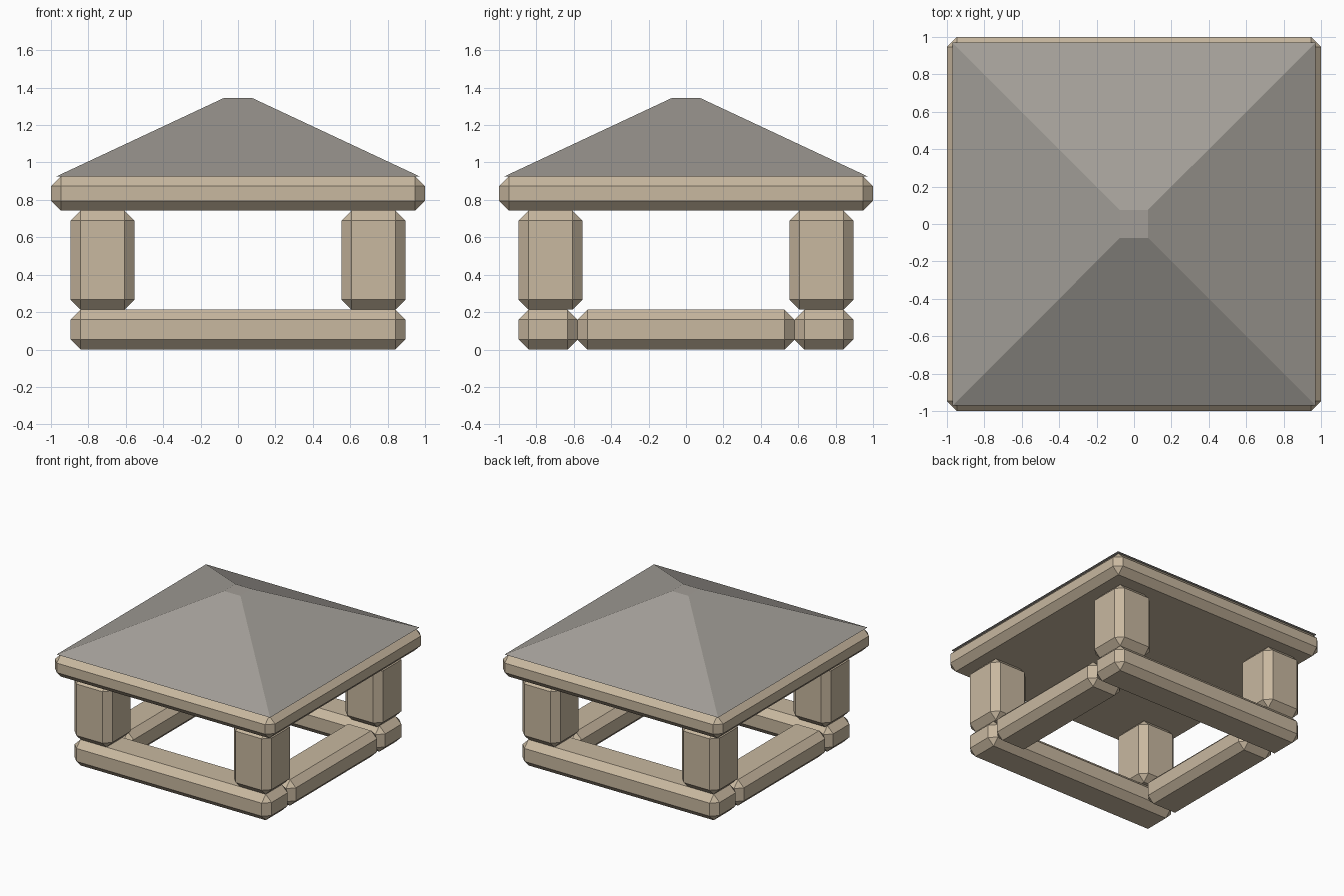
import bpy

if "Cube" in bpy.data.objects:
    bpy.data.objects.remove(bpy.data.objects["Cube"])


def material(name, color):
    mat = bpy.data.materials.new(name)
    mat.diffuse_color = color
    mat.use_nodes = True
    mat.node_tree.nodes["Principled BSDF"].inputs["Base Color"].default_value = mat.diffuse_color
    return mat


wood = material("pale_stone", (0.58, 0.48, 0.35, 1))
slate = material("grey_roofing", (0.36, 0.34, 0.31, 1))
CHAMFER = 0.053


def chamfered_box(name, low, high):
    """Box between two corners with a single flat chamfer on every edge."""
    centre = [(a + b) / 2 for a, b in zip(low, high)]
    bpy.ops.mesh.primitive_cube_add(size=1, location=centre)
    obj = bpy.context.object
    obj.name = name
    obj.dimensions = [b - a for a, b in zip(low, high)]
    bpy.ops.object.transform_apply(location=False, rotation=False, scale=True)
    bevel = obj.modifiers.new("chamfer", 'BEVEL')
    bevel.width = CHAMFER
    bevel.segments = 1
    obj.data.materials.append(wood)
    return obj


# Base beams: long ones at front and back, short ones fitted between them
OUT, INNER, BASE_TOP = 0.895, 0.58, 0.213
for name, lo, hi in (("front", -OUT, -INNER), ("back", INNER, OUT)):
    chamfered_box(name + "_base_beam", (-OUT, lo, 0), (OUT, hi, BASE_TOP))
for name, lo, hi in (("left", -OUT, -INNER), ("right", INNER, OUT)):
    chamfered_box(name + "_base_beam", (lo, -INNER, 0), (hi, INNER, BASE_TOP))

# Four corner posts
POST_IN, POST_TOP = 0.553, 0.742
for side, x0, x1 in (("left", -OUT, -POST_IN), ("right", POST_IN, OUT)):
    for end, y0, y1 in (("front", -OUT, -POST_IN), ("back", POST_IN, OUT)):
        chamfered_box(f"{end}_{side}_post", (x0, y0, BASE_TOP), (x1, y1, POST_TOP))

# Slab carrying the roof
SLAB_TOP = 0.926
chamfered_box("roof_slab", (-1, -1, POST_TOP), (1, 1, SLAB_TOP))

# Pyramid roof with a small flat top
ROOF_HALF, CAP_HALF, ROOF_TOP = 0.97, 0.075, 1.345
corners = ((-1, -1), (1, -1), (1, 1), (-1, 1))
verts = [(x * h, y * h, z) for h, z in ((ROOF_HALF, SLAB_TOP), (CAP_HALF, ROOF_TOP))
         for x, y in corners]
faces = [(3, 2, 1, 0), (4, 5, 6, 7)]
faces += [(i, (i + 1) % 4, (i + 1) % 4 + 4, i + 4) for i in range(4)]
mesh = bpy.data.meshes.new("roof")
mesh.from_pydata(verts, [], faces)
mesh.materials.append(slate)
bpy.context.collection.objects.link(bpy.data.objects.new("roof", mesh))
